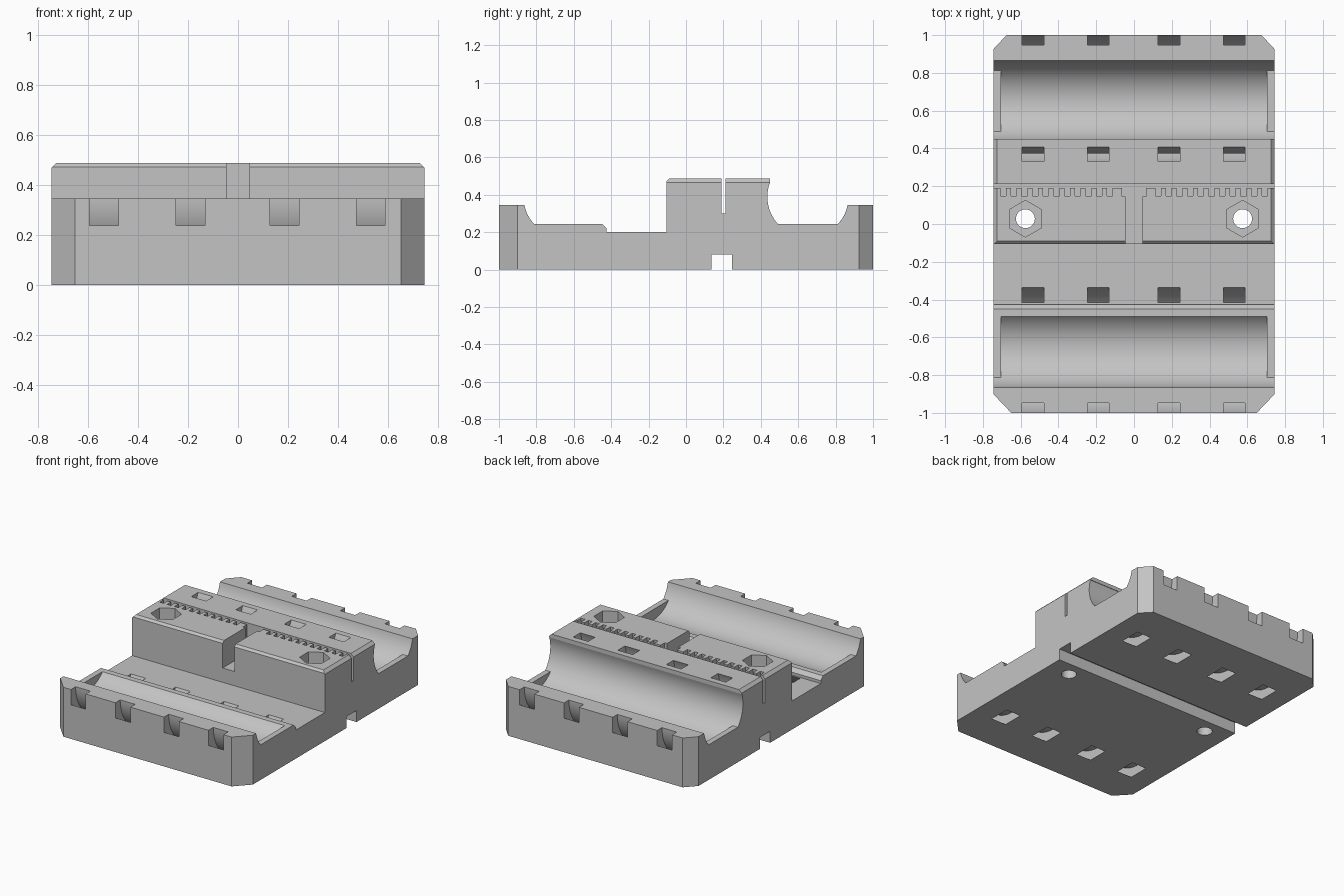
import bpy, bmesh, math

if "Cube" in bpy.data.objects:
    bpy.data.objects.remove(bpy.data.objects["Cube"])

HALF = 0.745                       # half width in x
TIE_X = (-0.535, -0.19, 0.185, 0.53)

grey = bpy.data.materials.new("mid grey")
grey.diffuse_color = (0.55, 0.55, 0.55, 1)
grey.use_nodes = True
grey.node_tree.nodes["Principled BSDF"].inputs["Base Color"].default_value = grey.diffuse_color


def prism(name, pts, lo, hi, axis):
    """Extrude a 2D outline along an axis: x takes (y, z), y takes (x, z), z takes (x, y)."""
    place = {'x': lambda a, b, t: (t, a, b),
             'y': lambda a, b, t: (a, t, b),
             'z': lambda a, b, t: (a, b, t)}[axis]
    bm = bmesh.new()
    ends = [[bm.verts.new(place(a, b, t)) for a, b in pts] for t in (lo, hi)]
    bm.faces.new(ends[0])
    bm.faces.new(ends[1])
    n = len(pts)
    for i in range(n):
        j = (i + 1) % n
        bm.faces.new((ends[0][i], ends[0][j], ends[1][j], ends[1][i]))
    bmesh.ops.recalc_face_normals(bm, faces=bm.faces)
    me = bpy.data.meshes.new(name)
    bm.to_mesh(me)
    bm.free()
    me.materials.append(grey)
    ob = bpy.data.objects.new(name, me)
    bpy.context.collection.objects.link(ob)
    return ob


def arc(cy, cz, r, a0, a1, n):
    angles = [math.radians(a0 + (a1 - a0) * i / n) for i in range(n + 1)]
    return [(cy + r * math.cos(a), cz + r * math.sin(a)) for a in angles]


# Clamp body: side profile with tube seats at both ends and a raised centre block
CY, CZ, R = 0.652, 0.39, 0.217     # tube seat centre and radius
low = math.degrees(math.asin((0.245 - CZ) / R))
lip = math.degrees(math.asin((0.345 - CZ) / R))
over = math.degrees(math.asin((0.46 - CZ) / R))
profile = [(-1, 0), (-1, 0.345)]
profile += arc(-CY, CZ, R, 180 - lip, 180 - low, 8)
profile += [(-0.45, 0.245), (-0.425, 0.22), (-0.425, 0.2), (-0.105, 0.2),
            (-0.105, 0.472), (-0.09, 0.487), (0.205, 0.487), (0.225, 0.487),
            (0.45, 0.487), (0.45, 0.46)]
profile += arc(CY, CZ, R, 180 - over, 180 - low, 14)
profile += arc(CY, CZ, R, low, lip, 8)
profile += [(1, 0.345), (1, 0), (0.245, 0), (0.245, 0.08), (0.135, 0.08), (0.135, 0)]
body = prism("clamp_body", profile, -HALF, HALF, 'x')

cutters = []

# Deeper tube troughs between the end walls
for s in (-1, 1):
    pts = arc(s * CY, CZ, R, 180 - low, 360 + low, 40)
    pts += [(s * CY + 0.14, 0.27), (s * CY - 0.14, 0.27)]
    cutters.append(prism("trough_cutter", pts, -0.705, 0.705, 'x'))

# Curved cable tie tunnels around both troughs
for s in (-1, 1):
    band = arc(s * 0.66, 0.35, 0.358, 110, 430, 64)
    band += arc(s * 0.66, 0.35, 0.288, 430, 110, 64)
    for x in TIE_X:
        cutters.append(prism("tie_cutter", band, x - 0.0575, x + 0.0575, 'x'))

# Corner chamfers and end chamfers of the raised block
for s in (-1, 1):
    for y, dx, dy in ((-1, 0.095, 0.1), (1, 0.07, 0.075)):
        e = 0.5
        inward = -1 if y > 0 else 1
        pts = [(s * (HALF - dx * (1 + e)), y - inward * dy * e),
               (s * (HALF + dx * e), y + inward * dy * (1 + e)),
               (s * (HALF + dx * e), y - inward * dy * e)]
        cutters.append(prism("corner_cutter", pts, -0.1, 0.6, 'z'))
    tri = [(s * 0.715, 0.497), (s * 0.765, 0.447), (s * 0.765, 0.497)]
    cutters.append(prism("edge_cutter", tri, -0.3, 0.6, 'y'))

# Belt groove with teeth, joined to the centre slot
comb = [(0.8, 0.19), (0.8, 0.212), (-0.8, 0.212), (-0.8, 0.19)]
half = [(-0.731, 0.19)]
for i in range(11):
    x = -0.708 + i * 0.0565
    half += [(x, 0.19), (x, 0.147), (x + 0.03, 0.147), (x + 0.03, 0.19)]
half += [(-0.063, 0.19), (-0.063, 0.145), (-0.045, 0.145), (-0.045, -0.2)]
comb += half + [(-x, y) for x, y in reversed(half)]
cutters.append(prism("belt_cutter", comb, 0.3, 0.6, 'z'))

# Nut pockets and bolt holes
for s in (-1, 1):
    cutters.append(prism("nut_cutter", arc(s * 0.575, 0.028, 0.097, 30, 330, 5), 0.29, 0.6, 'z'))
    cutters.append(prism("bolt_cutter", arc(s * 0.575, 0.028, 0.05, 0, 348.75, 31), -0.1, 0.4, 'z'))

# Cut everything out of the body
for c in cutters:
    c.hide_render = True
    m = body.modifiers.new(c.name, 'BOOLEAN')
    m.operation = 'DIFFERENCE'
    m.solver = 'EXACT'
    m.object = c
bpy.context.view_layer.update()
result = bpy.data.meshes.new_from_object(
    body.evaluated_get(bpy.context.evaluated_depsgraph_get()))
body.modifiers.clear()
body.data = result
for c in cutters:
    bpy.data.objects.remove(c)

bpy.ops.object.select_all(action='DESELECT')
body.select_set(True)
bpy.context.view_layer.objects.active = body
bpy.ops.object.shade_smooth_by_angle(angle=math.radians(25))
